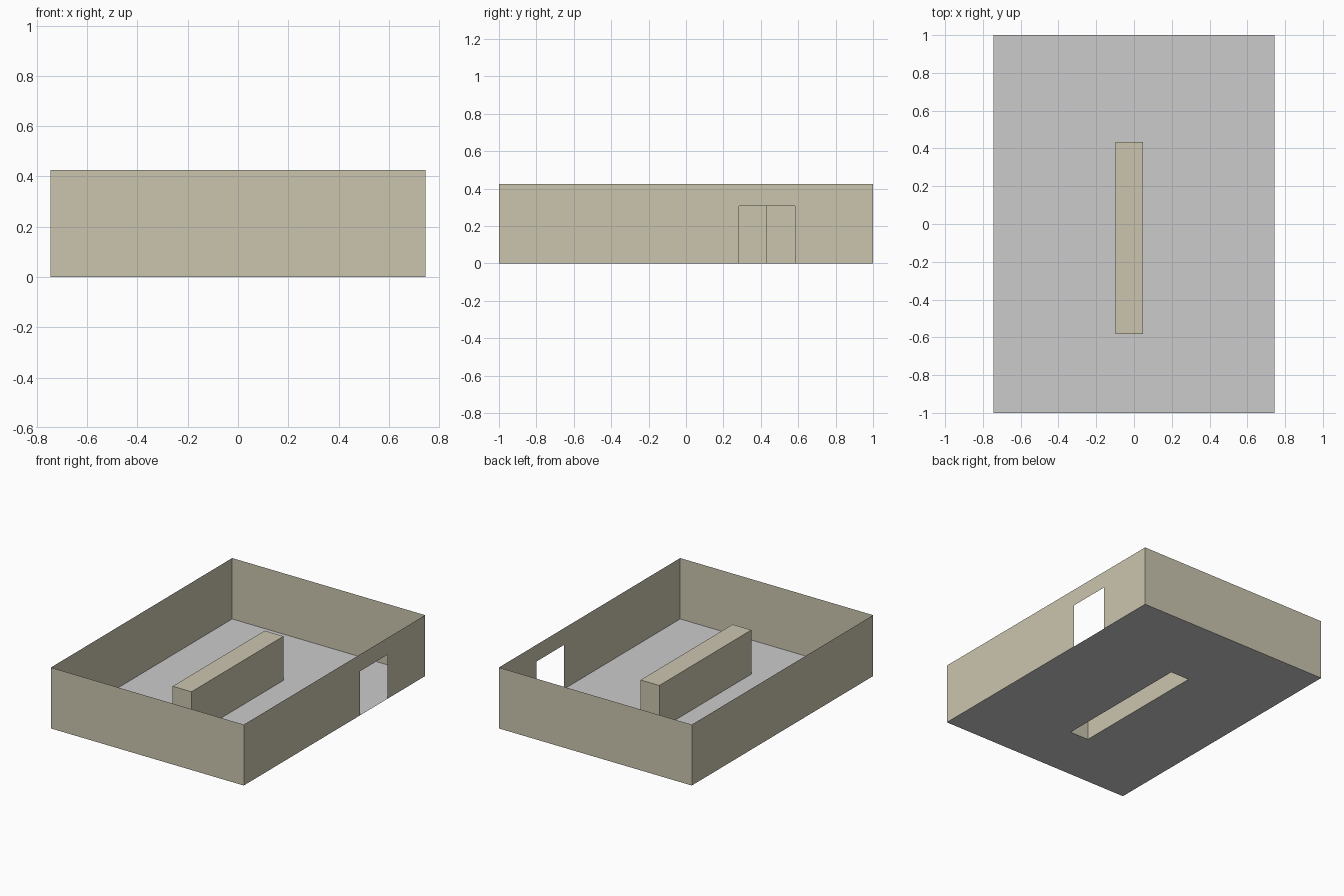
import bpy

if "Cube" in bpy.data.objects:
    bpy.data.objects.remove(bpy.data.objects["Cube"])

W, L, H = 0.745, 1.0, 0.425                    # half width, half length, wall height
BX0, BX1, BY0, BY1 = -0.097, 0.048, -0.582, 0.433   # counter footprint
DOOR0, DOOR1, DOOR_H = 0.283, 0.583, 0.308     # doorway; the counter has the same height

wall_mat = bpy.data.materials.new("plaster")
wall_mat.diffuse_color = (0.60, 0.56, 0.43, 1)
wall_mat.use_nodes = True
wall_mat.node_tree.nodes["Principled BSDF"].inputs["Base Color"].default_value = wall_mat.diffuse_color


def rect(x0, x1, y0, y1, z):
    return [(x0, y0, z), (x1, y0, z), (x1, y1, z), (x0, y1, z)]


def make(name, verts, faces, mat=None):
    me = bpy.data.meshes.new(name)
    me.from_pydata(verts, [], faces)
    ob = bpy.data.objects.new(name, me)
    bpy.context.collection.objects.link(ob)
    if mat:
        me.materials.append(mat)
    return ob


# quads joining two stacked or nested rectangles
ring = [(i, (i + 1) % 4, (i + 1) % 4 + 4, i + 4) for i in range(4)]

# Floor with an opening under the hollow counter
make("floor", rect(-W, W, -L, L, 0) + rect(BX0, BX1, BY0, BY1, 0), ring)

# Hollow counter, open underneath
make("counter", rect(BX0, BX1, BY0, BY1, 0) + rect(BX0, BX1, BY0, BY1, DOOR_H),
     ring + [(4, 5, 6, 7)], wall_mat)

# Thin plain walls: front, back and left (the right side holds the doorway)
make("plain_walls", rect(-W, W, -L, L, 0) + rect(-W, W, -L, L, H),
     [ring[0], ring[2], ring[3]], wall_mat)

# Right wall as one profile with a doorway notch
profile = [(-L, 0), (DOOR0, 0), (DOOR0, DOOR_H), (DOOR1, DOOR_H),
           (DOOR1, 0), (L, 0), (L, H), (-L, H)]
make("door_wall", [(W, y, z) for y, z in profile], [range(8)], wall_mat)
